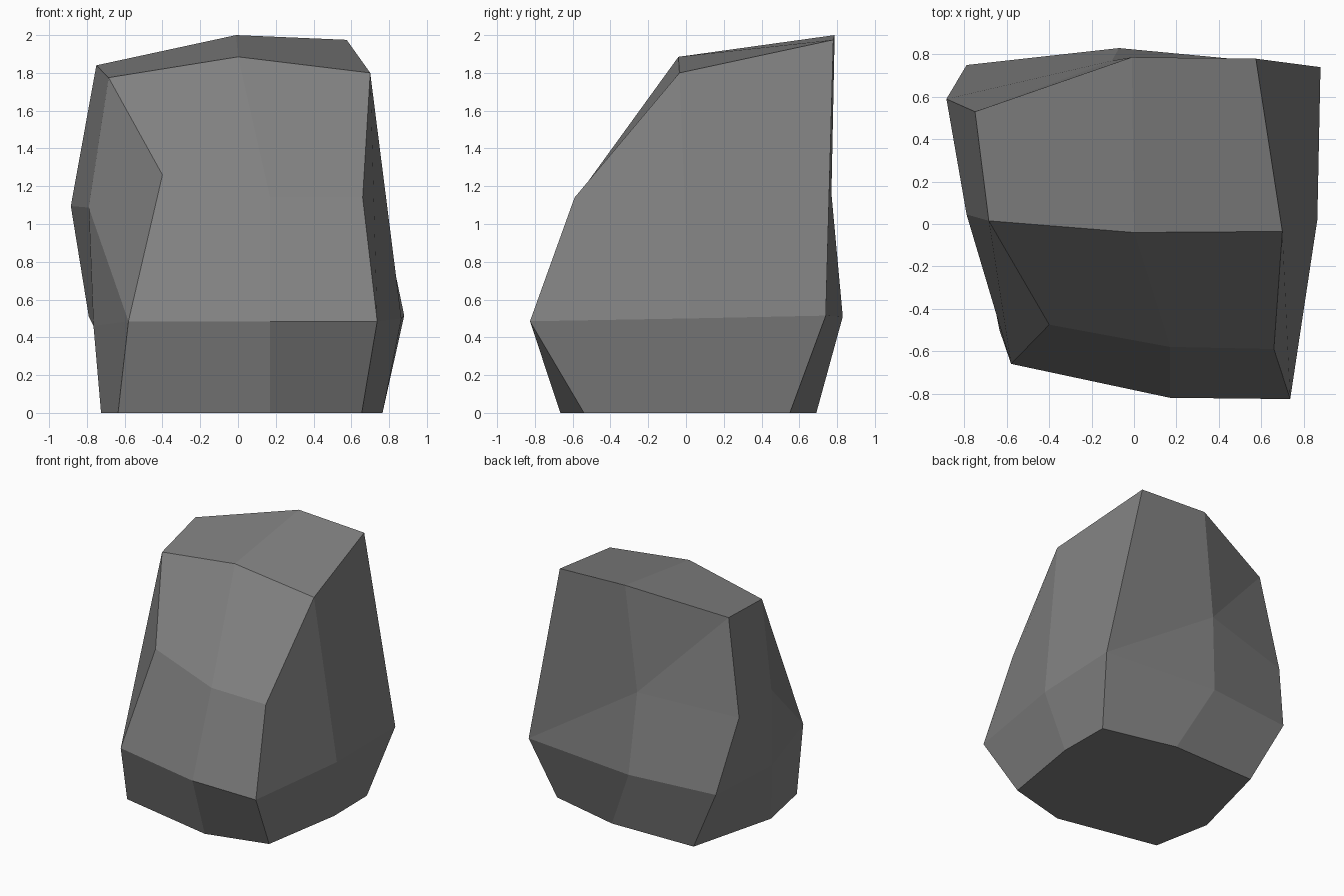
import bpy
import bmesh

if "Cube" in bpy.data.objects:
    bpy.data.objects.remove(bpy.data.objects["Cube"])

# Rock: a blocky low-poly boulder, wide at the waist, leaning back to the top.
# Ring order: front-left, front, front-right, right, back-right, back, back-left, left
base = [(-.635, -.50), (.17, -.665), (.655, -.54), (.765, .13),
        (.76, .55), (.175, .69), (-.54, .675), (-.725, -.04)]
waist = [(-.58, -.66, .485), (.17, -.82, .485), (.737, -.826, .485), (.865, .02, .50),
         (.88, .74, .515), (-.07, .83, .51), (-.79, .75, .51), (-.765, 0, .46)]

# Middle band (M) and top rim (T) points
upper = {
    "M0": (-.40, -.475, 1.26), "M1": (.17, -.58, 1.14), "M2": (.66, -.59, 1.14),
    "M5": (-.105, .77, 1.16), "M6": (-.885, .59, 1.095), "M7": (-.79, .045, 1.087),
    "T0": (-.685, .015, 1.775), "T1": (0, -.04, 1.885), "T2": (.70, -.035, 1.80),
    "T4": (.575, .78, 1.975), "T5": (-.01, .787, 2.0), "T6": (-.75, .53, 1.84),
}

# Facets above the waist: front, right, back, left, top
facets = """
W0 W1 M1 M0, W1 W2 M2 M1, M0 M1 T1 T0, M1 M2 T2 T1,
W2 W3 T2 M2, W3 W4 T4 T2,
W4 W5 M5, W4 M5 T5 T4, M5 T6 T5, M5 M6 T6, W5 W6 M6 M5,
W6 W7 M7 M6, W7 W0 M7, W0 M0 T0 M7, M6 M7 T0 T6,
T0 T1 T5 T6, T1 T2 T4 T5
"""

bm = bmesh.new()
v = {f"B{i}": bm.verts.new((x, y, 0)) for i, (x, y) in enumerate(base)}
v.update({f"W{i}": bm.verts.new(p) for i, p in enumerate(waist)})
v.update({name: bm.verts.new(p) for name, p in upper.items()})

# Flat underside and the skirt that flares up to the waist
bm.faces.new([v[f"B{i}"] for i in reversed(range(8))])
for i in range(8):
    j = (i + 1) % 8
    bm.faces.new([v[f"B{i}"], v[f"B{j}"], v[f"W{j}"], v[f"W{i}"]])

for facet in facets.split(","):
    bm.faces.new([v[name] for name in facet.split()])

bmesh.ops.recalc_face_normals(bm, faces=bm.faces)
mesh = bpy.data.meshes.new("rock")
bm.to_mesh(mesh)
bm.free()

# Plain grey stone, flat shaded
stone = bpy.data.materials.new("grey stone")
stone.diffuse_color = (.22, .22, .22, 1)
stone.use_nodes = True
stone.node_tree.nodes["Principled BSDF"].inputs["Base Color"].default_value = stone.diffuse_color
mesh.materials.append(stone)
rock = bpy.data.objects.new("rock", mesh)
bpy.context.collection.objects.link(rock)
